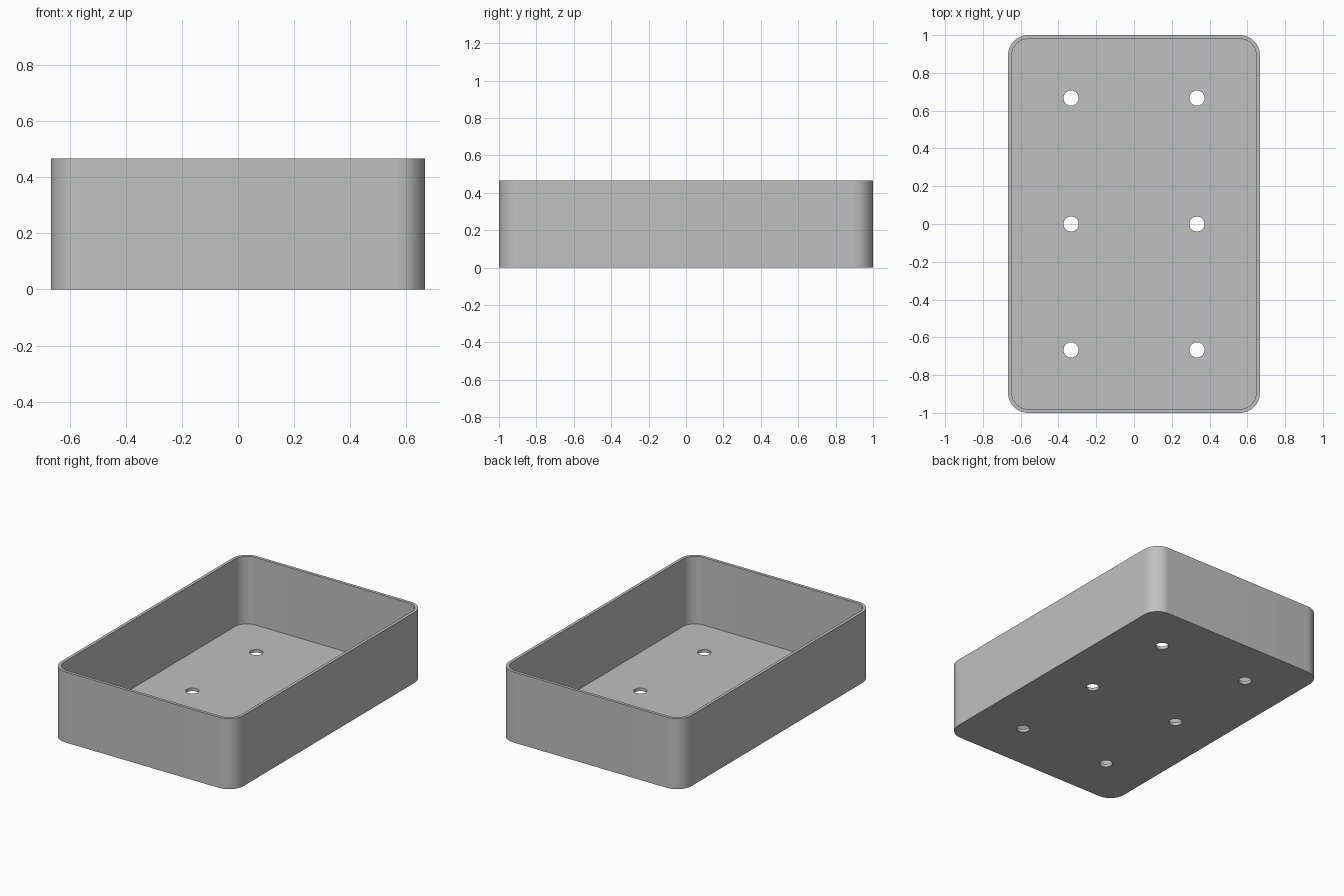
import bpy, bmesh, math

if "Cube" in bpy.data.objects:
    bpy.data.objects.remove(bpy.data.objects["Cube"])

LENGTH, WIDTH, HEIGHT = 2.0, 1.3333, 0.4667
WALL, RADIUS, HOLE_R = 0.02, 0.1067, 0.04


def rounded_rect(hx, hy, r, n=16):
    """Outline of a rectangle with rounded corners."""
    pts = []
    for q, (sx, sy) in enumerate([(1, 1), (-1, 1), (-1, -1), (1, -1)]):
        for i in range(n + 1):
            a = math.pi / 2 * (q + i / n)
            pts.append((sx * (hx - r) + r * math.cos(a),
                        sy * (hy - r) + r * math.sin(a)))
    return pts


def bridge(bm, a, b):
    for i in range(len(a)):
        j = (i + 1) % len(a)
        bm.faces.new((a[i], a[j], b[j], b[i]))


def to_object(bm, name):
    bmesh.ops.recalc_face_normals(bm, faces=bm.faces)
    me = bpy.data.meshes.new(name)
    bm.to_mesh(me)
    bm.free()
    ob = bpy.data.objects.new(name, me)
    bpy.context.collection.objects.link(ob)
    return ob


# Open tray: outer shell, rim, inner walls and floor
bm = bmesh.new()
outer = rounded_rect(WIDTH / 2, LENGTH / 2, RADIUS)
inner = rounded_rect(WIDTH / 2 - WALL, LENGTH / 2 - WALL, RADIUS - WALL)
rings = [[bm.verts.new((x, y, z)) for x, y in outline]
         for outline, z in ((outer, 0), (outer, HEIGHT), (inner, HEIGHT), (inner, WALL))]
for a, b in zip(rings, rings[1:]):
    bridge(bm, a, b)
bm.faces.new(rings[0])
bm.faces.new(rings[-1])
tray = to_object(bm, "tray")

grey = bpy.data.materials.new("grey")
grey.diffuse_color = (0.53, 0.53, 0.53, 1)
grey.use_nodes = True
grey.node_tree.nodes["Principled BSDF"].inputs["Base Color"].default_value = grey.diffuse_color
tray.data.materials.append(grey)

# Six drain holes through the floor
bm = bmesh.new()
for x in (-1 / 3, 1 / 3):
    for y in (-2 / 3, 0, 2 / 3):
        lo, hi = [[bm.verts.new((x + HOLE_R * math.cos(i * math.pi / 24),
                                 y + HOLE_R * math.sin(i * math.pi / 24), z))
                   for i in range(48)] for z in (-0.05, 0.1)]
        bridge(bm, lo, hi)
        bm.faces.new(lo)
        bm.faces.new(hi)
cutter = to_object(bm, "hole_cutter")
cutter.data.materials.append(grey)
cutter.hide_render = True

cut = tray.modifiers.new("holes", 'BOOLEAN')
cut.operation = 'DIFFERENCE'
cut.solver = 'EXACT'
cut.object = cutter
bpy.context.view_layer.objects.active = tray
tray.select_set(True)
bpy.ops.object.modifier_apply(modifier=cut.name)
bpy.data.objects.remove(cutter)

bpy.ops.object.shade_smooth_by_angle(angle=math.radians(30))
